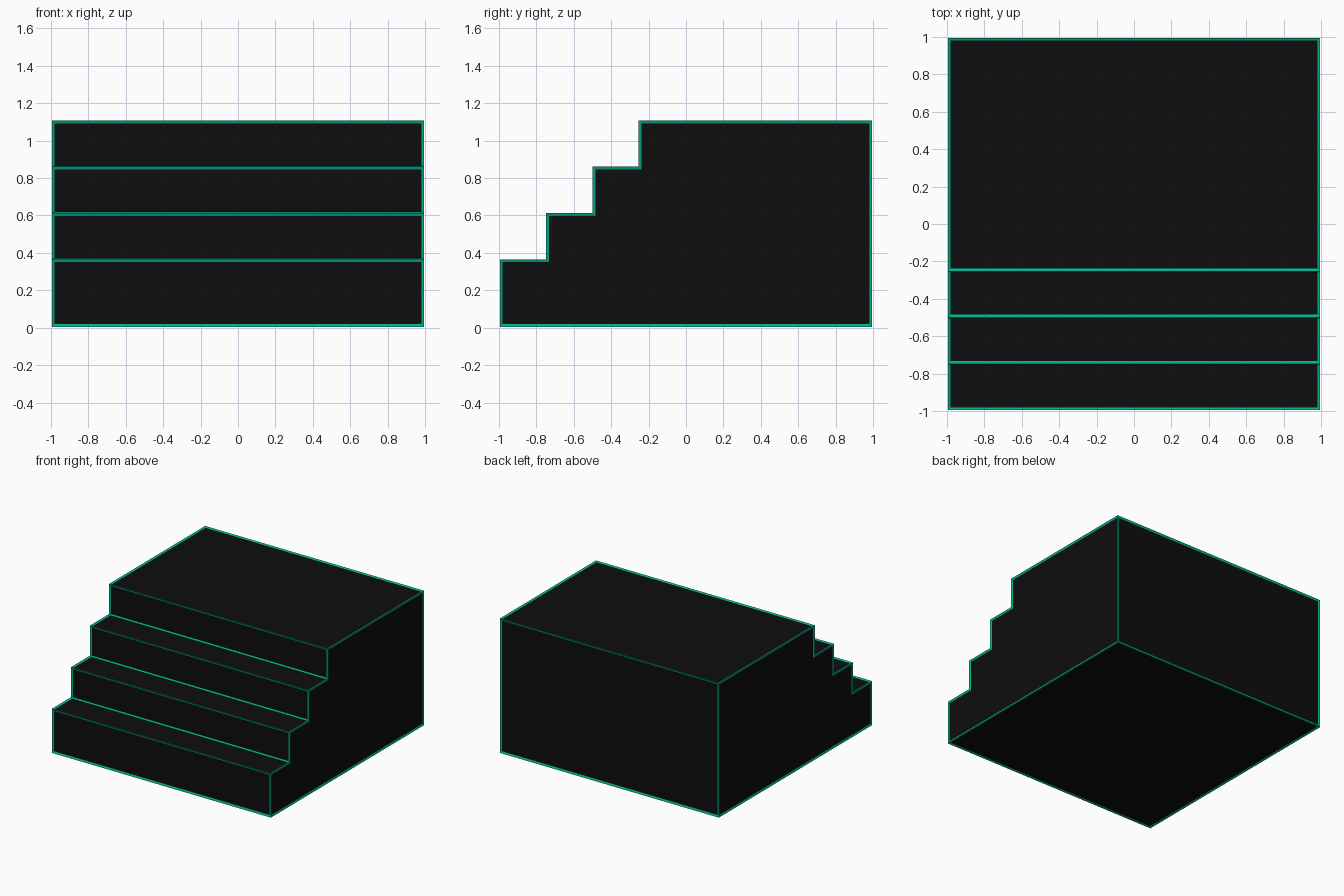
import bpy, bmesh

if "Cube" in bpy.data.objects:
    bpy.data.objects.remove(bpy.data.objects["Cube"])


def material(name, color):
    m = bpy.data.materials.new(name)
    m.diffuse_color = (*color, 1)
    m.use_nodes = True
    m.node_tree.nodes["Principled BSDF"].inputs["Base Color"].default_value = m.diffuse_color
    return m


HALF, BASE, STEP, EDGE = 0.99, 0.01, 0.2475, 0.02

# Side profile (y, z): base line, back, top platform, then steps down to the front
profile = [(-HALF, BASE), (HALF, BASE), (HALF, 0.36 + 3 * STEP)]
for i in range(3, -1, -1):
    z = 0.36 + i * STEP
    profile += [(-HALF + i * STEP, z)]
    if i:
        profile += [(-HALF + i * STEP, z - STEP)]

# Extrude the profile across x
bm = bmesh.new()
side = bm.faces.new([bm.verts.new((-HALF, y, z)) for y, z in profile])
ext = bmesh.ops.extrude_face_region(bm, geom=[side], use_keep_orig=True)
moved = [g for g in ext["geom"] if isinstance(g, bmesh.types.BMVert)]
bmesh.ops.translate(bm, verts=moved, vec=(2 * HALF, 0, 0))
bmesh.ops.recalc_face_normals(bm, faces=bm.faces)


def add_object(name, mat):
    mesh = bpy.data.meshes.new(name)
    bm.to_mesh(mesh)
    mesh.materials.append(mat)
    obj = bpy.data.objects.new(name, mesh)
    bpy.context.collection.objects.link(obj)
    return obj


# Solid stepped block
add_object("stepped_block", material("black", (0.004, 0.004, 0.004)))

# Thin glowing trim along every edge
trim = add_object("edge_trim", material("green", (0.0, 0.45, 0.27)))
wire = trim.modifiers.new("Trim", "WIREFRAME")
wire.thickness = EDGE
wire.offset = 0
wire.use_even_offset = True
wire.use_replace = True
bm.free()
